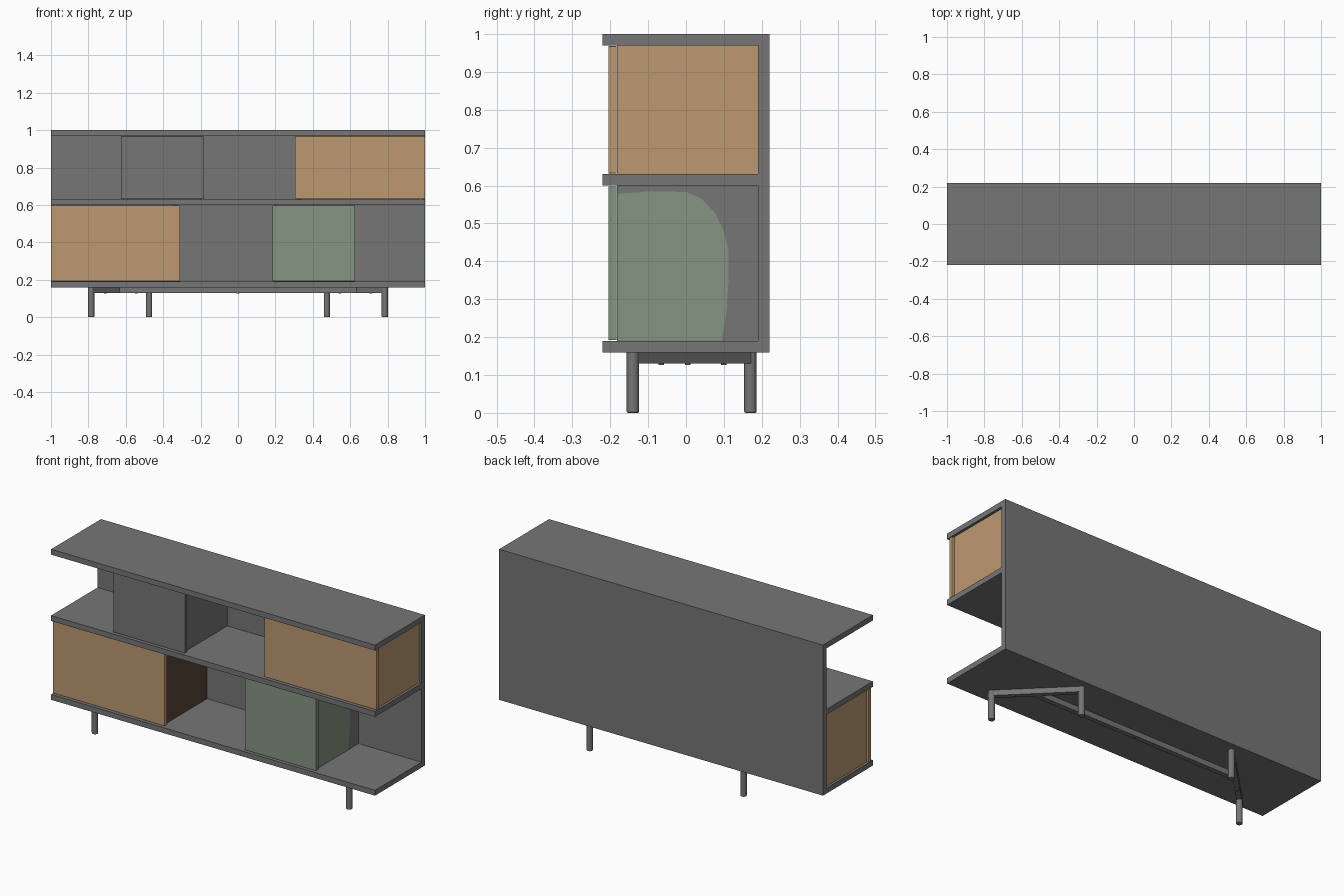
import bpy, bmesh, math
from mathutils import Vector

if "Cube" in bpy.data.objects:
    bpy.data.objects.remove(bpy.data.objects["Cube"])


def material(name, r, g, b):
    m = bpy.data.materials.new(name)
    m.diffuse_color = (r, g, b, 1)
    m.use_nodes = True
    m.node_tree.nodes["Principled BSDF"].inputs["Base Color"].default_value = m.diffuse_color
    return m


GREY = material("grey", 0.18, 0.18, 0.18)
WOOD = material("light wood", 0.50, 0.315, 0.165)
DARK = material("dark wood", 0.10, 0.062, 0.036)
GREEN = material("sage green", 0.238, 0.305, 0.223)


def finish(bm, name, mat):
    bmesh.ops.recalc_face_normals(bm, faces=bm.faces)
    me = bpy.data.meshes.new(name)
    bm.to_mesh(me)
    bm.free()
    me.materials.append(mat)
    ob = bpy.data.objects.new(name, me)
    bpy.context.collection.objects.link(ob)
    return ob


def box(name, xr, yr, zr, mat, bevel=0):
    bm = bmesh.new()
    bmesh.ops.create_cube(bm, size=1)
    for v in bm.verts:
        v.co = Vector([r[0] if c < 0 else r[1] for c, r in zip(v.co, (xr, yr, zr))])
    ob = finish(bm, name, mat)
    if bevel:
        mod = ob.modifiers.new("soft edges", 'BEVEL')
        mod.width, mod.segments = bevel, 2
    return ob


def cylinder(name, x, y, z0, z1, r, mat, bevel=0):
    bm = bmesh.new()
    bmesh.ops.create_cone(bm, cap_ends=True, segments=24, radius1=r, radius2=r, depth=z1 - z0)
    bmesh.ops.translate(bm, verts=bm.verts, vec=(x, y, (z0 + z1) / 2))
    if bevel:
        rim = [e for e in bm.edges if all(v.co.z < z0 + 1e-4 for v in e.verts)]
        bmesh.ops.bevel(bm, geom=rim, offset=bevel, segments=2, profile=0.5, affect='EDGES')
    for f in bm.faces:
        f.smooth = len(f.verts) == 4 and abs(f.normal.z) < 0.3
    return finish(bm, name, mat)


def bar(name, a, b, width, z0, z1, mat):
    a, b = Vector((*a, 0)), Vector((*b, 0))
    d = b - a
    ob = box(name, (-d.length / 2, d.length / 2), (-width / 2, width / 2), (z0, z1), mat)
    ob.location = (a + b) / 2
    ob.rotation_euler.z = math.atan2(d.y, d.x)
    return ob


# Shelves and back panel
box("bottom_board", (-1, 1), (-0.22, 0.22), (0.16, 0.19), GREY)
box("middle_shelf", (-1, 1), (-0.22, 0.19), (0.60, 0.63), GREY)
box("top_board", (-1, 1), (-0.22, 0.19), (0.97, 1.0), GREY)
box("back_panel", (-1, 1), (0.19, 0.22), (0.19, 1.0), GREY)


# Compartments: a door in front of two slightly inset side panels
def compartment(name, x0, x1, z0, z1, door, left, right):
    box(name + "_door", (x0, x1), (-0.205, -0.183), (z0 + 0.002, z1 - 0.002), door, 0.002)
    box(name + "_left_side", (x0 + 0.014, x0 + 0.034), (-0.182, 0.19), (z0, z1), left)
    box(name + "_right_side", (x1 - 0.034, x1 - 0.014), (-0.182, 0.19), (z0, z1), right)


compartment("upper_wood_box", 0.305, 1.0, 0.63, 0.97, WOOD, DARK, WOOD)
compartment("lower_wood_box", -1.0, -0.31, 0.19, 0.60, WOOD, WOOD, DARK)
compartment("upper_grey_box", -0.625, -0.185, 0.63, 0.97, GREY, GREY, GREY)
compartment("lower_green_box", 0.185, 0.625, 0.19, 0.60, GREEN, GREY, GREY)

# Rounded green areas on the sides of the green box
PATCH = [(-0.182, 0.191), (-0.182, 0.578), (-0.09, 0.585), (0.0, 0.583), (0.04, 0.566),
         (0.075, 0.53), (0.1, 0.48), (0.112, 0.43), (0.112, 0.35), (0.107, 0.27), (0.095, 0.191)]
for side, x in (("left", 0.197), ("right", 0.611)):
    bm = bmesh.new()
    face = bm.faces.new([bm.verts.new((x, y, z)) for y, z in PATCH])
    ext = bmesh.ops.extrude_face_region(bm, geom=[face])
    verts = [v for v in ext["geom"] if isinstance(v, bmesh.types.BMVert)]
    bmesh.ops.translate(bm, verts=verts, vec=(0.002, 0, 0))
    finish(bm, side + "_green_side_plate", GREEN)

# Leg frame: outer front legs, inner rear legs, diagonal bars, long centre rail
for side, s in (("left", -1), ("right", 1)):
    cylinder(side + "_front_leg", s * 0.785, -0.14, 0, 0.16, 0.0165, GREY, 0.004)
    cylinder(side + "_rear_leg", s * 0.475, 0.17, 0, 0.16, 0.0165, GREY, 0.004)
    bar(side + "_diagonal_bar", (s * 0.785, -0.14), (s * 0.475, 0.17), 0.026, 0.13, 0.16, GREY)
    for i, y in enumerate((-0.065, 0.1)):
        cylinder(f"{side}_screw_{i + 1}", s * (0.645 - y), y, 0.126, 0.135, 0.007, GREY)
bar("centre_rail", (-0.64, 0.005), (0.64, 0.005), 0.026, 0.13, 0.16, GREY)
cylinder("centre_screw", 0, 0.005, 0.126, 0.135, 0.007, GREY)
